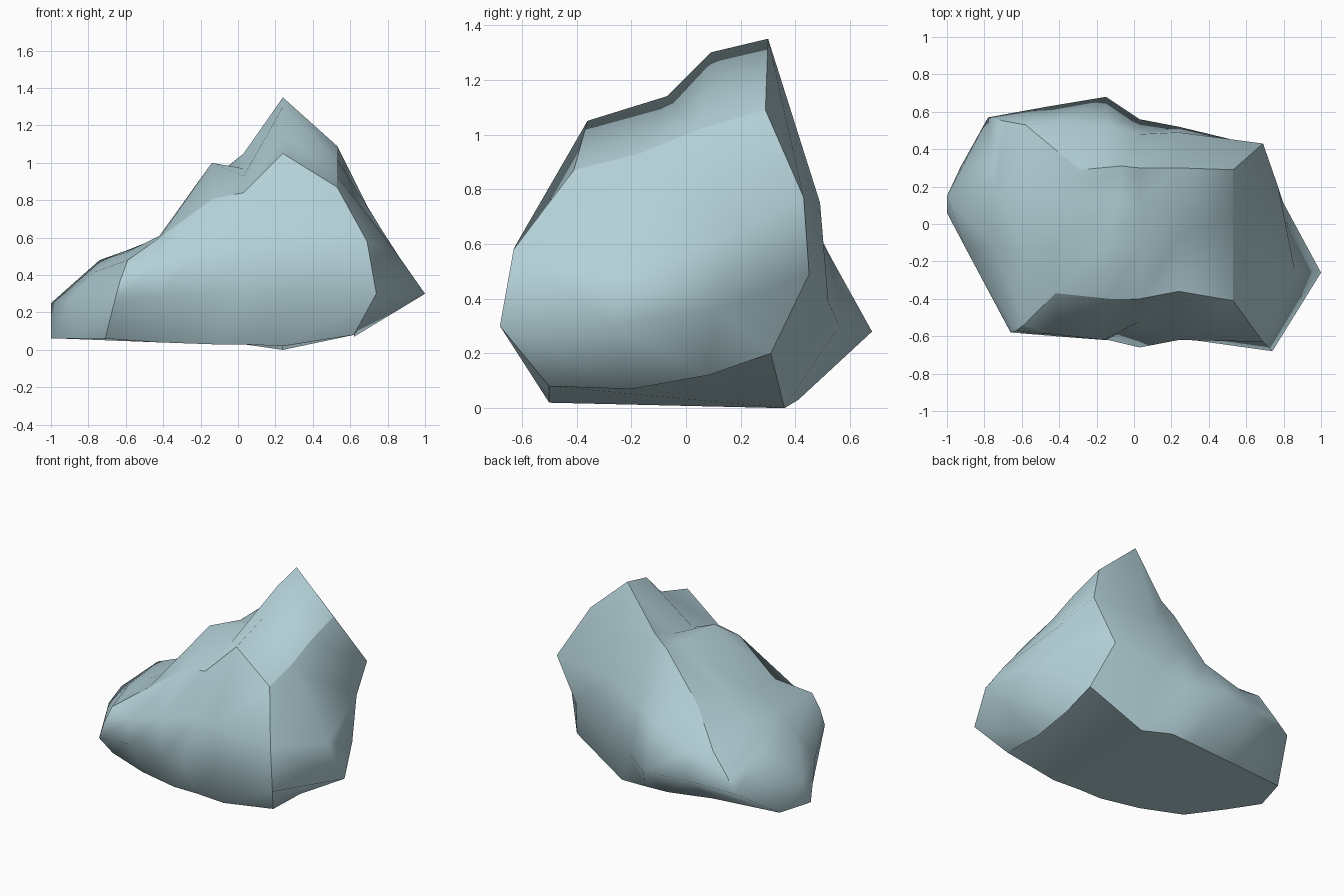
import bpy
import bmesh

default_cube = bpy.data.objects.get("Cube")
if default_cube:
    bpy.data.objects.remove(default_cube, do_unlink=True)

# Pale blue-grey stone
stone = bpy.data.materials.new("pale_blue_stone")
stone.use_nodes = True
stone_colour = (0.45, 0.63, 0.68, 1.0)
stone.diffuse_color = stone_colour
stone.node_tree.nodes["Principled BSDF"].inputs["Base Color"].default_value = stone_colour

bm = bmesh.new()


def upright_slice(x, profile):
    """Upright slice through the rock at one x, as (y, z) points."""
    return [bm.verts.new((x, y, z)) for y, z in profile]


def free_points(points):
    """Slanted slice or part of an end, as (x, y, z) points."""
    return [bm.verts.new(point) for point in points]


def bridge(first, second, closed):
    """Skin the rock between two neighbouring rows of points."""
    count = len(first)
    for i in range(count if closed else count - 1):
        j = (i + 1) % count
        bm.faces.new((first[i], first[j], second[j], second[i]))


def close_end(ring, front_bulge, back_bulge):
    """Cap an end slice with four columns running from crest to foot."""
    columns = [
        ring[3::-1],
        [ring[4]] + front_bulge,
        [ring[5]] + back_bulge,
        ring[6:],
    ]
    for first, second in zip(columns, columns[1:]):
        bridge(first, second, closed=False)
    foot = [column[-1] for column in columns]
    bm.faces.new(foot)
    return foot


def mark_ridge(points):
    """Keep the edges along a line of points crisp."""
    for first, second in zip(points, points[1:]):
        edge = bm.edges.get((first, second))
        edge.smooth = False


# Every slice runs: front foot, belly, shoulder, front crest, two top points,
# back crest, upper back, lower back, back foot
left_end = free_points([
    (-0.71, -0.36, 0.06), (-0.66, -0.58, 0.26), (-0.63, -0.57, 0.37),
    (-0.59, -0.54, 0.48), (-0.6, -0.15, 0.52), (-0.6, 0.2, 0.53),
    (-0.58, 0.53, 0.48), (-0.69, 0.55, 0.36), (-0.78, 0.57, 0.25),
    (-0.93, 0.3, 0.06)])

low_saddle = free_points([
    (-0.42, -0.45, 0.04), (-0.42, -0.6, 0.29), (-0.42, -0.59, 0.46),
    (-0.42, -0.37, 0.6), (-0.42, -0.13, 0.61), (-0.4, 0.1, 0.61),
    (-0.29, 0.29, 0.64), (-0.42, 0.55, 0.45), (-0.45, 0.63, 0.28),
    (-0.45, 0.35, 0.05)])

left_knoll = free_points([
    (-0.14, -0.5, 0.03), (-0.14, -0.62, 0.3), (-0.16, -0.62, 0.55),
    (-0.13, -0.4, 0.81), (-0.14, -0.11, 1.0), (-0.08, 0.14, 0.96),
    (-0.07, 0.31, 0.97), (-0.14, 0.53, 0.55), (-0.15, 0.68, 0.28),
    (-0.14, 0.4, 0.03)])

notch = upright_slice(0.03, [
    (-0.5, 0.03), (-0.66, 0.3), (-0.52, 0.57), (-0.4, 0.84), (-0.12, 0.93),
    (0.1, 0.97), (0.3, 1.05), (0.48, 0.62), (0.56, 0.3), (0.41, 0.03)])

peak = upright_slice(0.24, [
    (-0.5, 0.02), (-0.61, 0.3), (-0.62, 0.6), (-0.36, 1.05), (-0.07, 1.14),
    (0.09, 1.3), (0.3, 1.35), (0.49, 0.75), (0.52, 0.39), (0.36, 0)])

right_end = free_points([
    (0.62, -0.5, 0.08), (0.74, -0.68, 0.3), (0.69, -0.63, 0.58),
    (0.53, -0.41, 0.87), (0.53, -0.17, 0.93), (0.53, 0.05, 1.02),
    (0.53, 0.29, 1.09), (0.69, 0.43, 0.77), (0.53, 0.45, 0.49),
    (0.62, 0.31, 0.2)])

slices = [left_end, low_saddle, left_knoll, notch, peak, right_end]
for first, second in zip(slices, slices[1:]):
    bridge(first, second, closed=True)

# Rounded nose on the left
left_foot = close_end(
    left_end,
    free_points([(-0.76, -0.12, 0.42), (-0.9, -0.13, 0.27), (-0.87, -0.14, 0.06)]),
    free_points([(-0.74, 0.18, 0.48), (-1.0, 0.15, 0.25), (-1.0, 0.06, 0.06)]))

# Overhanging pointed flank on the right
right_foot = close_end(
    right_end,
    free_points([(0.86, -0.25, 0.5), (1.0, -0.26, 0.3), (0.62, -0.2, 0.07)]),
    free_points([(0.77, 0.2, 0.64), (0.8, 0.11, 0.36), (0.62, 0.08, 0.12)]))

# Crisp ridges: feet, crests and the corners of both ends
for index in (0, 3, 6, 9):
    mark_ridge([points[index] for points in slices])
for corner in (left_foot, right_foot, left_end[:4], left_end[6:9], right_end):
    mark_ridge(corner)

for face in bm.faces:
    face.smooth = True
bmesh.ops.recalc_face_normals(bm, faces=bm.faces)
mesh = bpy.data.meshes.new("rock")
bm.to_mesh(mesh)
bm.free()
mesh.materials.append(stone)

rock = bpy.data.objects.new("rock", mesh)
bpy.context.collection.objects.link(rock)
